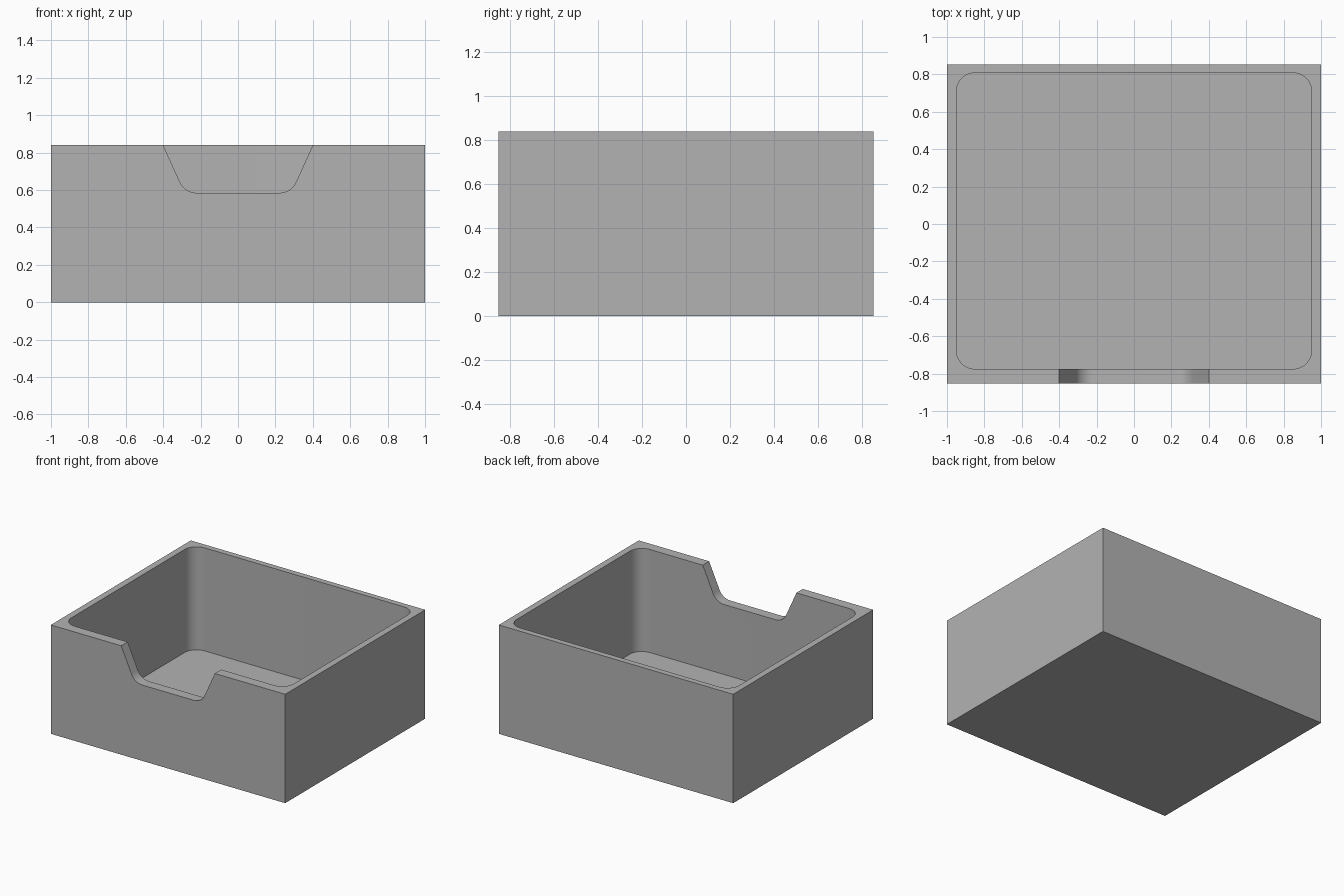
import bpy
import bmesh
from math import sin, cos, pi, radians, atan2
from mathutils import Vector

if "Cube" in bpy.data.objects:
    bpy.data.objects.remove(bpy.data.objects["Cube"], do_unlink=True)

HALF_X, HALF_Y, HEIGHT = 1.0, 0.853, 0.84
FLOOR = 0.045
RADIUS = 0.1

grey = bpy.data.materials.new("plain grey")
grey.use_nodes = True
colour = (0.45, 0.45, 0.45, 1)
grey.diffuse_color = colour
grey.node_tree.nodes["Principled BSDF"].inputs["Base Color"].default_value = colour


def prism(name, outline, sweep):
    """Solid made by sweeping a closed outline along a vector."""
    bm = bmesh.new()
    base = bm.faces.new([bm.verts.new(p) for p in outline])
    top = bmesh.ops.extrude_face_region(bm, geom=[base], use_keep_orig=True)
    verts = [g for g in top["geom"] if isinstance(g, bmesh.types.BMVert)]
    bmesh.ops.translate(bm, verts=verts, vec=sweep)
    bmesh.ops.recalc_face_normals(bm, faces=bm.faces)
    mesh = bpy.data.meshes.new(name)
    bm.to_mesh(mesh)
    bm.free()
    mesh.materials.append(grey)
    obj = bpy.data.objects.new(name, mesh)
    bpy.context.collection.objects.link(obj)
    return obj


def arc(cx, cy, r, start, end, steps=12):
    return [(cx + r * cos(start + (end - start) * i / steps),
             cy + r * sin(start + (end - start) * i / steps))
            for i in range(steps + 1)]


def cut(target, cutter):
    """Subtract the cutter, then discard it."""
    cutter.hide_render = True
    mod = target.modifiers.new("cut", "BOOLEAN")
    mod.operation = "DIFFERENCE"
    mod.solver = "EXACT"
    mod.object = cutter
    bpy.context.view_layer.objects.active = target
    bpy.ops.object.modifier_apply(modifier=mod.name)
    bpy.data.objects.remove(cutter, do_unlink=True)


# Outer block
corners = [(-HALF_X, -HALF_Y, 0), (HALF_X, -HALF_Y, 0),
           (HALF_X, HALF_Y, 0), (-HALF_X, HALF_Y, 0)]
tray = prism("open_box", corners, Vector((0, 0, HEIGHT)))

# Rounded cavity, with a thicker front wall
in_x, front, back = 0.95, -0.775, 0.808
centres = [(in_x - RADIUS, back - RADIUS), (RADIUS - in_x, back - RADIUS),
           (RADIUS - in_x, front + RADIUS), (in_x - RADIUS, front + RADIUS)]
cavity = []
for i, (cx, cy) in enumerate(centres):
    cavity += [(x, y, FLOOR) for x, y in arc(cx, cy, RADIUS, i * pi / 2, (i + 1) * pi / 2)]
cut(tray, prism("cavity_cutter", cavity, Vector((0, 0, 1))))

# Sloped notch in the front wall with filleted lower corners
notch_z, rise, run = 0.585, 0.255, 0.115
turn = atan2(rise, run)
right = arc(0.22, notch_z + RADIUS, RADIUS, -pi / 2, turn - pi / 2)
right.append((0.4 + run, HEIGHT + rise))
half = [(x, -1, z) for x, z in right]
notch = half + [(-x, y, z) for x, y, z in reversed(half)]
cut(tray, prism("notch_cutter", notch, Vector((0, 0.5, 0))))

# Smooth fillets, crisp edges
bpy.ops.object.select_all(action="DESELECT")
tray.select_set(True)
bpy.context.view_layer.objects.active = tray
bpy.ops.object.shade_smooth_by_angle(angle=radians(30))
